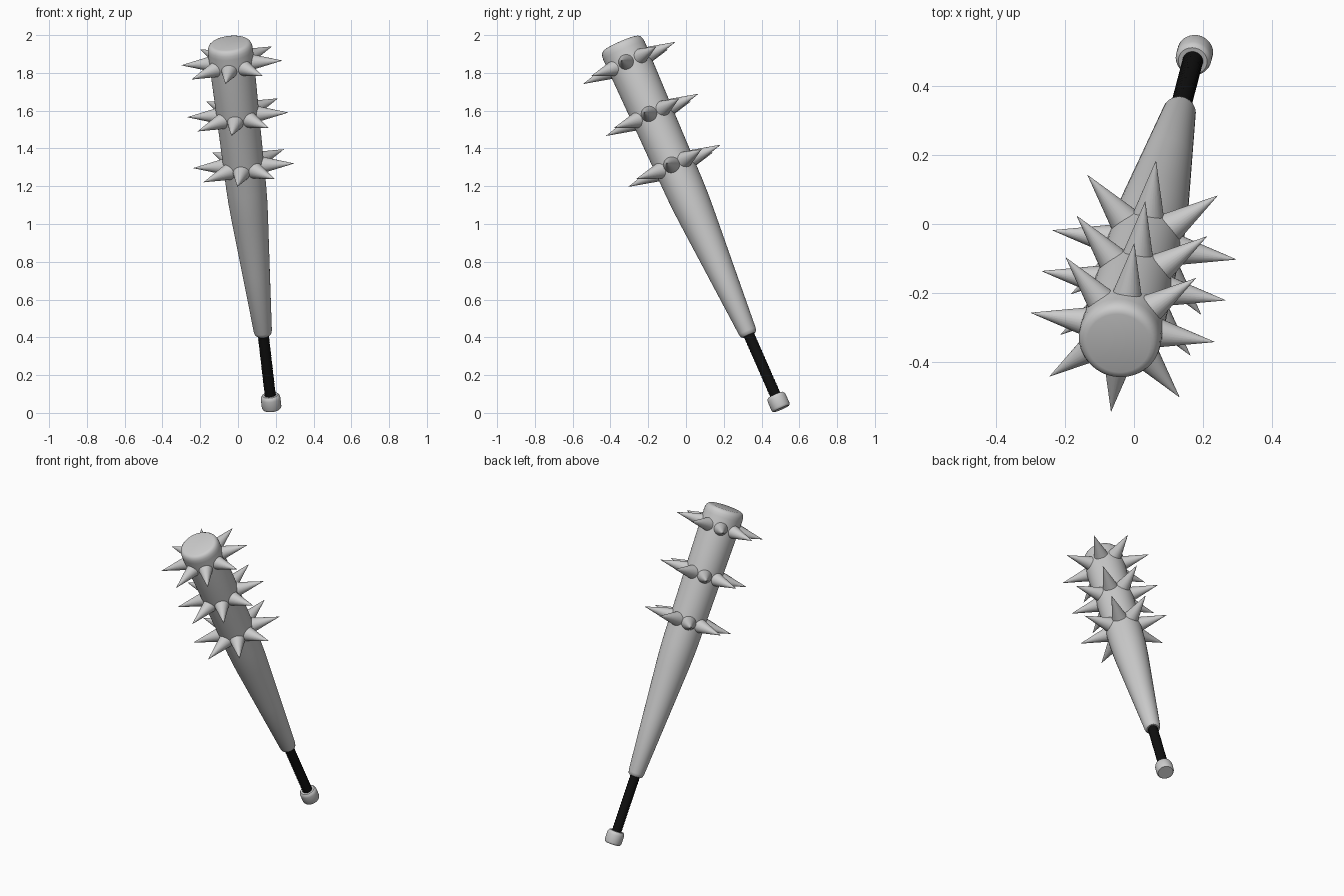
import bpy, bmesh, math
from mathutils import Vector, Matrix

if "Cube" in bpy.data.objects:
    bpy.data.objects.remove(bpy.data.objects["Cube"])

# Bat frame: local z runs along the bat from the knob to the tip
BASE = Vector((0.179, 0.505, 0.022))
AXIS = (Vector((-0.033, -0.30, 1.853)) - BASE).normalized()
side = Vector((0.2675, -0.0425, 0.0125))
side = (side - AXIS * side.dot(AXIS)).normalized()
up = AXIS.cross(side)
FRAME = Matrix.Translation(BASE) @ Matrix((side, up, AXIS)).transposed().to_4x4()


def finish(name, bm, angle=35):
    bmesh.ops.recalc_face_normals(bm, faces=bm.faces)
    bm.transform(FRAME)
    mesh = bpy.data.meshes.new(name)
    bm.to_mesh(mesh)
    bm.free()
    obj = bpy.data.objects.new(name, mesh)
    bpy.context.collection.objects.link(obj)
    bpy.ops.object.select_all(action='DESELECT')
    bpy.context.view_layer.objects.active = obj
    obj.select_set(True)
    bpy.ops.object.shade_smooth_by_angle(angle=math.radians(angle))
    return obj


def lathe(name, profile, sides=40):
    """Capped solid of revolution from (distance, radius) pairs."""
    bm = bmesh.new()
    rings = [[bm.verts.new((r * math.cos(a), r * math.sin(a), t))
              for a in (2 * math.pi * i / sides for i in range(sides))]
             for t, r in profile]
    for a, b in zip(rings, rings[1:]):
        for i in range(sides):
            j = (i + 1) % sides
            bm.faces.new((a[i], a[j], b[j], b[i]))
    bm.faces.new(rings[0][::-1])
    bm.faces.new(rings[-1])
    return finish(name, bm)


# Knob at the bottom
lathe("knob", [(0, 0.045), (0.004, 0.049), (0.012, 0.052), (0.06, 0.052),
               (0.072, 0.049), (0.08, 0.042)])

# Black wrapped grip with shallow ridges
grip = lathe("grip", [(0.07 + 0.0095 * i, 0.028 + 0.002 * (i % 2)) for i in range(41)], 24)
black = bpy.data.materials.new("black_wrap")
black.diffuse_color = (0.005, 0.005, 0.005, 1)
black.use_nodes = True
black.node_tree.nodes["Principled BSDF"].inputs["Base Color"].default_value = black.diffuse_color
grip.data.materials.append(black)

# Tapered barrel with rounded tip
lathe("barrel", [(0.428, 0.036), (0.434, 0.043), (0.45, 0.048), (0.80, 0.074),
                 (1.12, 0.098), (1.20, 0.103), (1.28, 0.106), (1.70, 0.113),
                 (2.08, 0.120), (2.10, 0.118), (2.115, 0.112), (2.123, 0.103),
                 (2.126, 0.092)], 48)

# Three rings of eight conical spikes
for name, t in (("lower", 1.413), ("middle", 1.709), ("upper", 2.011)):
    bm = bmesh.new()
    for k in range(8):
        m = (Matrix.Translation((0, 0, t)) @ Matrix.Rotation(k * math.pi / 4, 4, 'Z')
             @ Matrix.Rotation(math.pi / 2, 4, 'Y') @ Matrix.Translation((0, 0, 0.185)))
        bmesh.ops.create_cone(bm, cap_ends=True, segments=24, radius1=0.044,
                              radius2=0.0005, depth=0.17, matrix=m)
    finish(name + "_spike_ring", bm)
